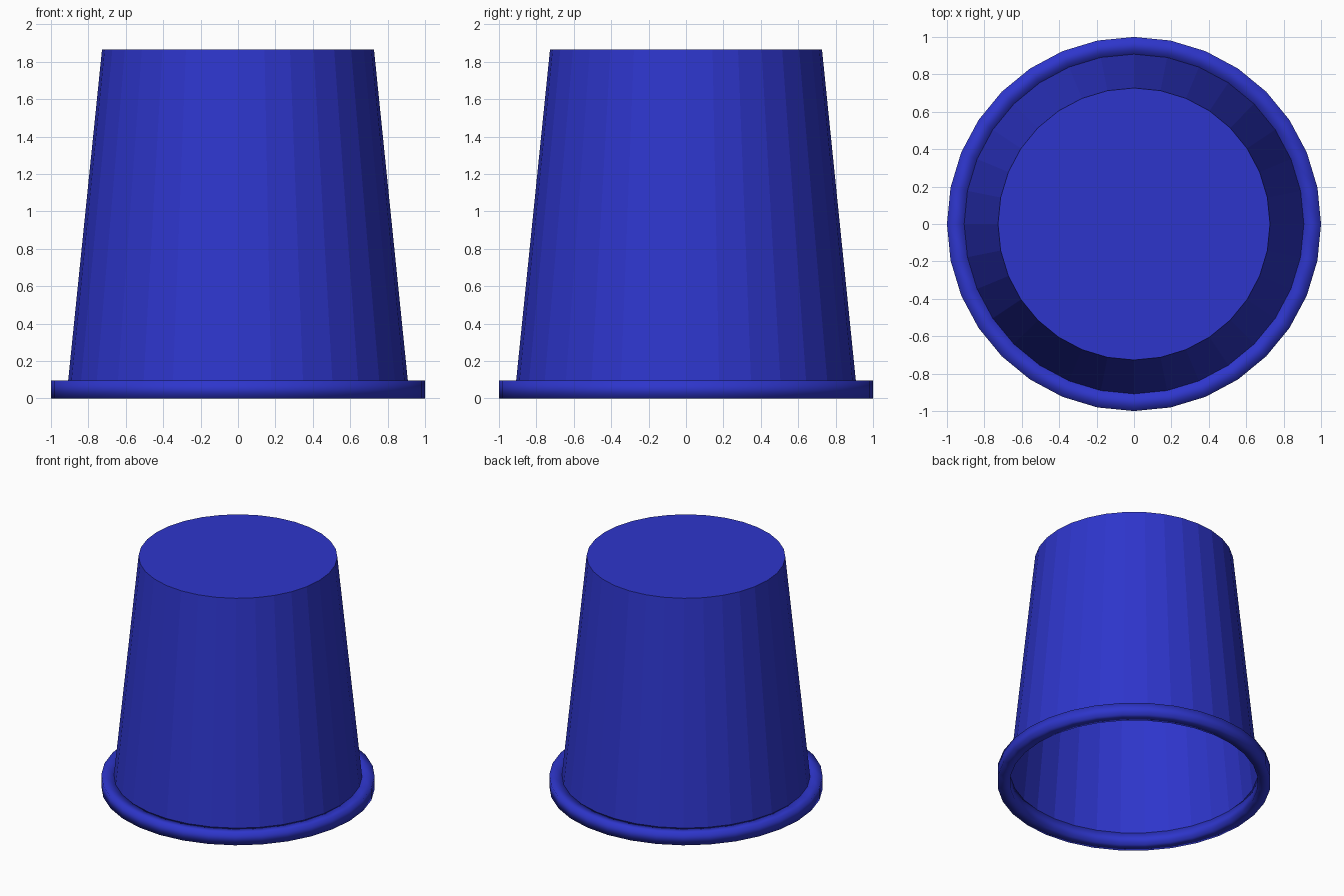
import bpy, bmesh, math

if "Cube" in bpy.data.objects:
    bpy.data.objects.remove(bpy.data.objects["Cube"])

SIDES = 32

blue = bpy.data.materials.new("blue_plastic")
blue.diffuse_color = (0.027, 0.036, 0.60, 1)
blue.use_nodes = True
blue.node_tree.nodes["Principled BSDF"].inputs["Base Color"].default_value = blue.diffuse_color


def lathe(name, profile, closed=False, cap_end=False, smooth=False):
    """Revolve (radius, z) points about the z axis."""
    bm = bmesh.new()
    rings = [[bm.verts.new((r * math.cos(math.tau * i / SIDES),
                            r * math.sin(math.tau * i / SIDES), z))
              for i in range(SIDES)] for r, z in profile]
    pairs = list(zip(rings, rings[1:]))
    if closed:
        pairs.append((rings[-1], rings[0]))
    for a, b in pairs:
        for i in range(SIDES):
            j = (i + 1) % SIDES
            bm.faces.new((a[i], a[j], b[j], b[i]))
    if cap_end:
        bm.faces.new(rings[-1])
    for f in bm.faces:
        f.smooth = smooth
    mesh = bpy.data.meshes.new(name)
    bm.to_mesh(mesh)
    bm.free()
    mesh.materials.append(blue)
    obj = bpy.data.objects.new(name, mesh)
    bpy.context.collection.objects.link(obj)
    return obj


# Tapered, thin-walled cup body, closed on top and open below
lathe("cup_body", [(0.908, 0.096), (0.727, 1.866)], cap_end=True)

# Square-section rim with soft shading
lathe("rim", [(0.908, 0), (1, 0), (1, 0.096), (0.908, 0.096)],
      closed=True, smooth=True)
